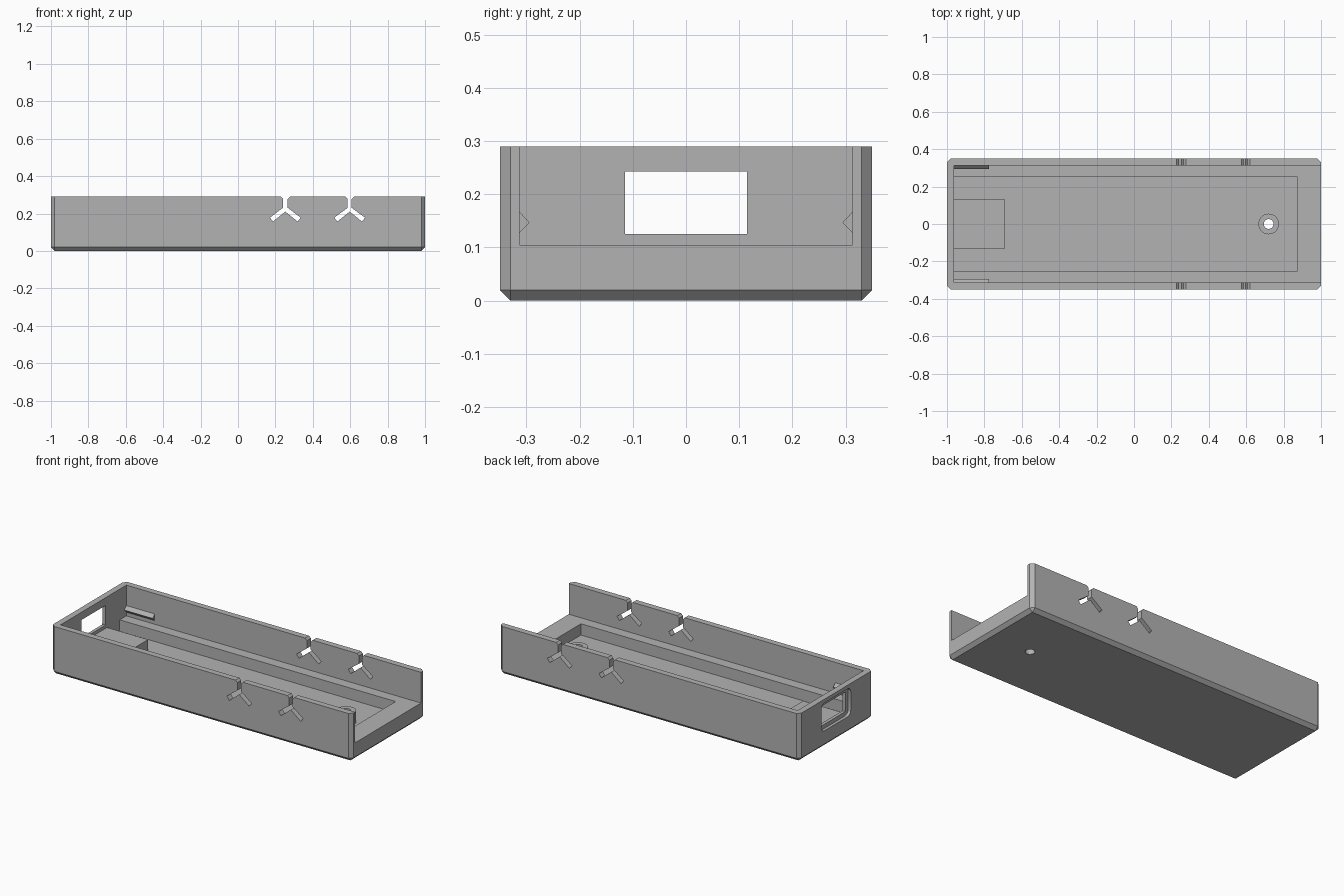
import bpy, bmesh, math
from mathutils import Vector

old = bpy.data.objects.get("Cube")
if old:
    bpy.data.objects.remove(old, do_unlink=True)

# One grey plastic for the whole model
grey = bpy.data.materials.new("grey plastic")
grey.use_nodes = True
colour = (0.45, 0.45, 0.45, 1)
grey.diffuse_color = colour
grey.node_tree.nodes["Principled BSDF"].inputs["Base Color"].default_value = colour


def make(name, bm):
    bmesh.ops.recalc_face_normals(bm, faces=bm.faces[:])
    mesh = bpy.data.meshes.new(name)
    bm.to_mesh(mesh)
    bm.free()
    mesh.materials.append(grey)
    ob = bpy.data.objects.new(name, mesh)
    bpy.context.collection.objects.link(ob)
    return ob


def box(name, x, y, z, bevel=0, pick=None, segments=1):
    """Box from (min, max) pairs, with the picked edges bevelled."""
    bm = bmesh.new()
    bmesh.ops.create_cube(bm, size=1)
    for v in bm.verts:
        v.co = Vector([r[0] if c < 0 else r[1] for c, r in zip(v.co, (x, y, z))])
    if bevel:
        bmesh.ops.bevel(bm, geom=[e for e in bm.edges if pick(e)], offset=bevel,
                        segments=segments, profile=0.5, affect='EDGES')
    return make(name, bm)


def prism(name, points, axis, start, end):
    """Closed 2D outline extruded along the x or y axis."""
    bm = bmesh.new()
    place = (lambda a, b: (start, a, b)) if axis == 'x' else (lambda a, b: (a, start, b))
    face = bm.faces.new([bm.verts.new(place(a, b)) for a, b in points])
    move = Vector((end - start, 0, 0) if axis == 'x' else (0, end - start, 0))
    new = bmesh.ops.extrude_face_region(bm, geom=[face])["geom"]
    bmesh.ops.translate(bm, vec=move, verts=[g for g in new if isinstance(g, bmesh.types.BMVert)])
    bm.faces.ensure_lookup_table()
    if len(bm.faces) == len(points) + 1:
        bm.faces.new([v for v in face.verts])
    return make(name, bm)


def cylinder(name, x, radius, z0, z1):
    bm = bmesh.new()
    bmesh.ops.create_cone(bm, cap_ends=True, segments=48, radius1=radius,
                          radius2=radius, depth=z1 - z0)
    bmesh.ops.translate(bm, vec=(x, 0, (z0 + z1) / 2), verts=bm.verts[:])
    return make(name, bm)


def cut(target, *cutters):
    """Subtract each cutter, then remove it."""
    for c in cutters:
        c.hide_render = True
        mod = target.modifiers.new("cut", 'BOOLEAN')
        mod.operation, mod.solver, mod.object = 'DIFFERENCE', 'EXACT', c
        bpy.context.view_layer.objects.active = target
        bpy.ops.object.modifier_apply(modifier=mod.name)
        bpy.data.objects.remove(c, do_unlink=True)


def along(e, i):
    return abs((e.verts[0].co - e.verts[1].co)[i]) > 1e-4


HEIGHT, LEDGE, FLOOR = 0.29, 0.105, 0.037
WALL_X, WALL_Y = -0.963, 0.313

# Tray shell with chamfered uprights and bottom edges
tray = box("tray", (-1, 1), (-0.35, 0.35), (0, HEIGHT), 0.02,
           lambda e: along(e, 2) or max(v.co.z for v in e.verts) < 0.01)

# Interior open at one end, lower pocket, end window and its outer recess
cut(tray,
    box("interior", (WALL_X, 1.1), (-WALL_Y, WALL_Y), (LEDGE, 0.4)),
    box("pocket", (WALL_X, 0.875), (-0.25, 0.25), (FLOOR, 0.2)),
    box("window", (-1.1, -0.9), (-0.115, 0.115), (0.125, 0.243)),
    box("window_recess", (-1.1, -0.982), (-0.14, 0.14), (0.1, 0.268), 0.03,
        lambda e: along(e, 0), 4))

# Forked cable slots through both long walls
for x, w in ((0.253, 0.0125), (0.597, 0.0105)):
    half = [(w + 0.012, 0.31), (w + 0.012, HEIGHT), (w, 0.278), (w, 0.231),
            (0.082, 0.178), (0.066, 0.157)]
    outline = half + [(0, 0.21)] + [(-a, b) for a, b in reversed(half)]
    cut(tray, prism("slot", [(x + a, b) for a, b in outline], 'y', -0.5, 0.5))

# Screw boss with a hole through the floor
boss = cylinder("screw_boss", 0.72, 0.055, FLOOR - 0.005, LEDGE)
for part in (tray, boss):
    cut(part, cylinder("hole", 0.72, 0.026, -0.1, 0.2))

# Support block under the window
box("support_block", (WALL_X - 0.005, -0.69), (-0.13, 0.13), (FLOOR - 0.005, LEDGE))

# Triangular snap ribs on the inner long walls
for side, name in ((1, "left"), (-1, "right")):
    prism("snap_rib_" + name, [(side * WALL_Y, 0.127), (side * 0.294, 0.147),
                               (side * WALL_Y, 0.167)], 'x', WALL_X, -0.775)

# Smooth the round boss, keep every hard edge
bpy.ops.object.select_all(action='DESELECT')
for part in (boss, tray):
    part.select_set(True)
bpy.context.view_layer.objects.active = boss
bpy.ops.object.shade_smooth_by_angle(angle=math.radians(20))
